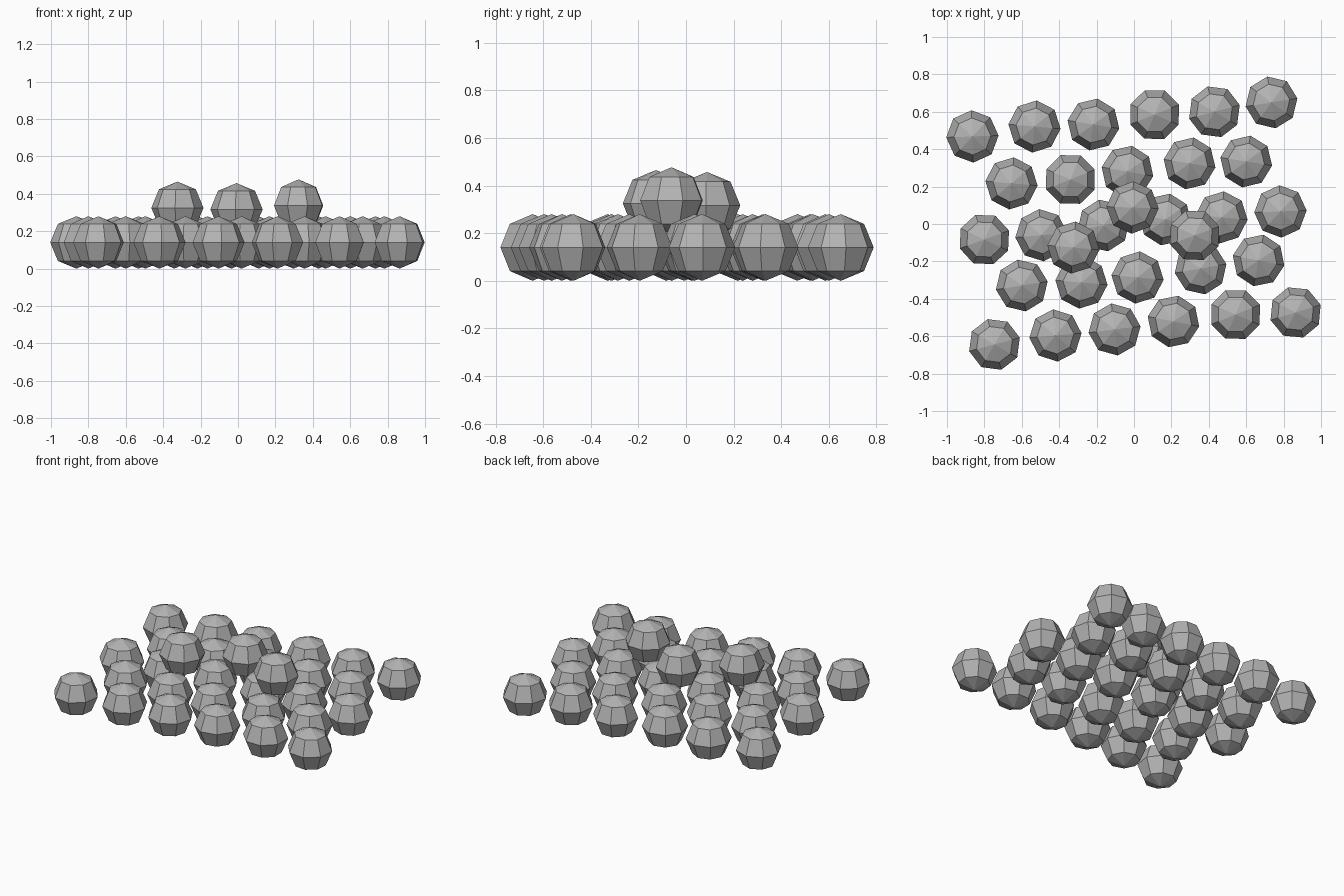
import bpy
import math

RADIUS = 0.14

stone = bpy.data.materials.new("mid grey")
stone.diffuse_color = (0.45, 0.45, 0.45, 1)


def ball(name, x, y, z, turn):
    """Low-poly ball: eight sides, four bands, flat faces."""
    bpy.ops.mesh.primitive_uv_sphere_add(
        segments=8, ring_count=4, radius=RADIUS,
        location=(x, y, z), rotation=(0, 0, math.radians(turn)))
    obj = bpy.context.object
    obj.name = name
    obj.data.materials.append(stone)


# Ground layer: staggered rows from back to front, each ball as (x, y, turn)
rows = [
    [(-0.864, 0.468, 2), (-0.532, 0.521, 40), (-0.217, 0.532, 36),
     (0.11, 0.585, 22), (0.43, 0.6, 15), (0.735, 0.65, 9)],
    [(-0.655, 0.217, 40), (-0.34, 0.238, 22), (-0.035, 0.28, 35),
     (0.297, 0.324, 36), (0.6, 0.334, 36)],
    [(-0.8, -0.083, 20), (-0.495, -0.06, 5), (-0.163, -0.008, 10),
     (0.168, 0.024, 35), (0.468, 0.035, 40), (0.783, 0.067, 2)],
    [(-0.6, -0.329, 9), (-0.281, -0.313, 40), (0.019, -0.286, 40),
     (0.356, -0.238, 10), (0.666, -0.195, 34)],
    [(-0.746, -0.644, 15), (-0.42, -0.596, 5), (-0.104, -0.564, 7),
     (0.211, -0.521, 34), (0.543, -0.484, 22), (0.864, -0.473, 17)],
]
for r, row in enumerate(rows, 1):
    for c, (x, y, turn) in enumerate(row, 1):
        ball(f"ground_ball_row{r}_{c}", x, y, RADIUS, turn)

# Three balls resting on top of the layer
upper = [(-0.324, -0.126, 0.325, 40), (-0.008, 0.088, 0.317, 43),
         (0.324, -0.061, 0.337, 20)]
for i, (x, y, z, turn) in enumerate(upper, 1):
    ball(f"upper_ball_{i}", x, y, z, turn)
